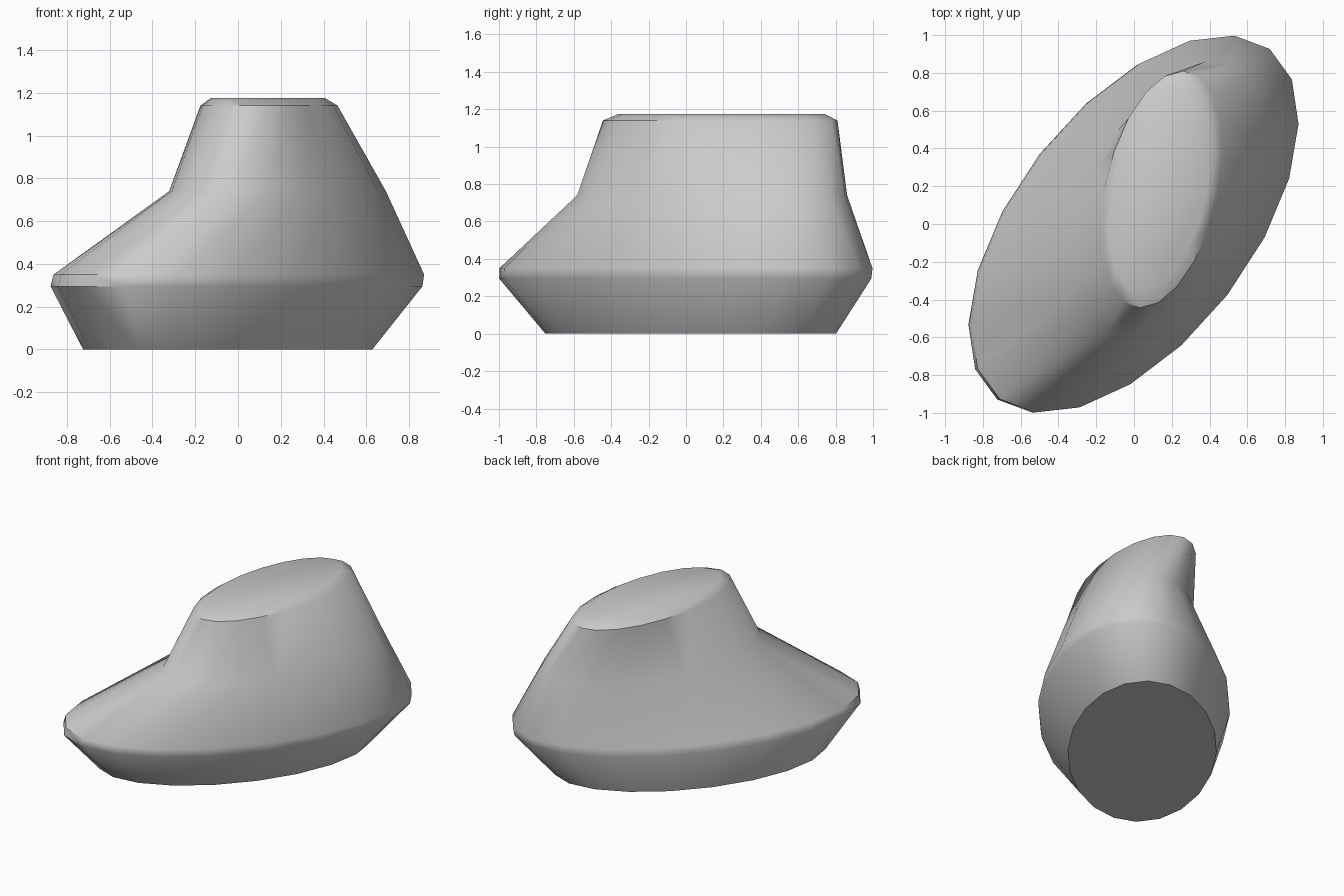
import bpy, bmesh, math

if "Cube" in bpy.data.objects:
    bpy.data.objects.remove(bpy.data.objects["Cube"])

SIDES = 20
STEP = 2 * math.pi / SIDES

# Slanted elliptical sections: height, centre, two conjugate half-axes, index shift
SECTIONS = [
    (0.00, (-0.048, 0.025), (0.412, 0.777), (0.537, -0.054), 1),    # base
    (0.295, (-0.007, -0.004), (0.53, 0.995), (0.69, -0.07), 1),     # rim, lower edge
    (0.35, (0.004, 0.0), (0.528, 0.997), (0.688, -0.07), 1),        # rim, upper edge
    (0.74, (0.185, 0.14), (0.331, 0.71), (0.386, -0.15), 0),        # waist
    (1.14, (0.145, 0.183), (0.115, 0.627), (0.30, -0.01), 0),       # top bevel, outer
    (1.175, (0.14, 0.19), (0.10, 0.55), (0.25, 0.0), 0),            # top bevel, inner
]


def add_ring(bm, z, centre, a, b, shift):
    ring = []
    for i in range(SIDES):
        c, s = math.cos((i + shift) * STEP), math.sin((i + shift) * STEP)
        ring.append(bm.verts.new((centre[0] + a[0] * c + b[0] * s,
                                  centre[1] + a[1] * c + b[1] * s, z)))
    return ring


# Loft the body through the sections and cap both ends
bm = bmesh.new()
rings = [add_ring(bm, *s) for s in SECTIONS]
for low, high in zip(rings, rings[1:]):
    for i in range(SIDES):
        j = (i + 1) % SIDES
        bm.faces.new((low[i], low[j], high[j], high[i]))
bm.faces.new(rings[0])
bm.faces.new(rings[-1])
bmesh.ops.recalc_face_normals(bm, faces=bm.faces)

mesh = bpy.data.meshes.new("rock_body")
bm.to_mesh(mesh)
bm.free()
body = bpy.data.objects.new("rock_body", mesh)
bpy.context.collection.objects.link(body)

# Smooth sides, crisp caps and lower rim
bpy.context.view_layer.objects.active = body
body.select_set(True)
bpy.ops.object.shade_smooth_by_angle(angle=math.radians(40))
